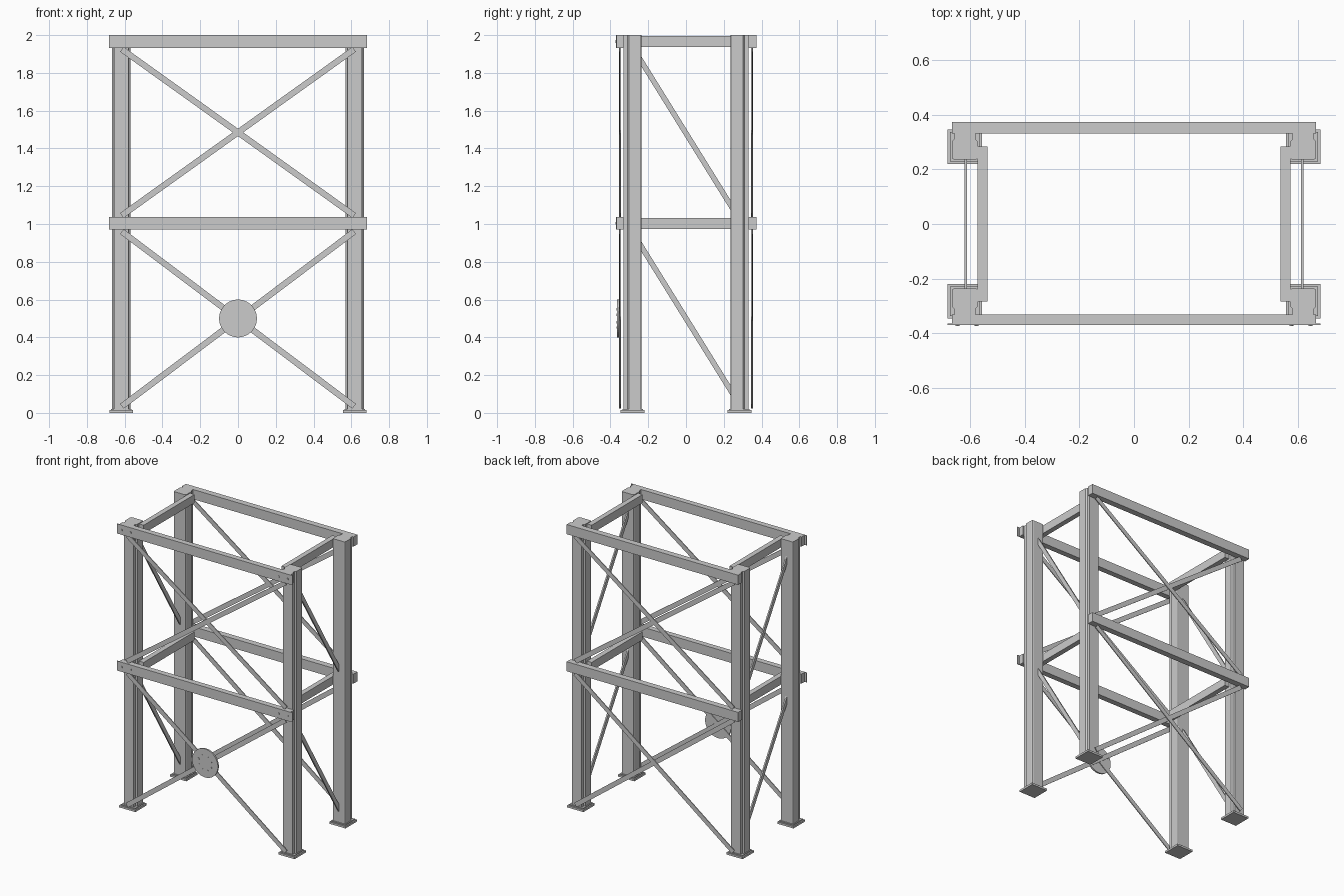
import bpy, bmesh, math
from mathutils import Vector, Matrix

if "Cube" in bpy.data.objects:
    bpy.data.objects.remove(bpy.data.objects["Cube"])

steel = bpy.data.materials.new("light_steel_grey")
steel.diffuse_color = (0.6, 0.6, 0.6, 1)
steel.use_nodes = True
steel.node_tree.nodes["Principled BSDF"].inputs["Base Color"].default_value = steel.diffuse_color


def finish(name, bm):
    bmesh.ops.recalc_face_normals(bm, faces=bm.faces)
    me = bpy.data.meshes.new(name)
    bm.to_mesh(me)
    bm.free()
    me.materials.append(steel)
    ob = bpy.data.objects.new(name, me)
    bpy.context.collection.objects.link(ob)
    return ob


def box(name, lo, hi, rot=Matrix()):
    """Box between two corners; a rotation turns it about its own centre."""
    lo, hi = Vector(lo), Vector(hi)
    bm = bmesh.new()
    bmesh.ops.create_cube(bm, size=1, matrix=Matrix.Translation((lo + hi) / 2) @ rot
                          @ Matrix.Diagonal((hi - lo).to_4d()))
    return finish(name, bm)


def prism(name, profile, z0, z1):
    """Upright extrusion of an xy profile."""
    bm = bmesh.new()
    f = bm.faces.new([bm.verts.new((x, y, z0)) for x, y in profile])
    top = bmesh.ops.extrude_face_region(bm, geom=[f])["geom"]
    bmesh.ops.translate(bm, vec=(0, 0, z1 - z0),
                        verts=[v for v in top if isinstance(v, bmesh.types.BMVert)])
    # Close the bottom as well
    bmesh.ops.holes_fill(bm, edges=[e for e in bm.edges if e.is_boundary])
    return finish(name, bm)


def disc(name, x, z, r, y0, y1, n):
    """Flat cylinder facing the front."""
    bm = bmesh.new()
    bmesh.ops.create_cone(bm, cap_ends=True, segments=n, radius1=r, radius2=r, depth=abs(y1 - y0),
                          matrix=Matrix.Translation((x, (y0 + y1) / 2, z))
                          @ Matrix.Rotation(math.pi / 2, 4, 'X'))
    return finish(name, bm)


def brace(name, a, b, width, thick, axis):
    """Flat bar from a to b, thin along the given axis (0 = x, 1 = y)."""
    a, b = Vector(a), Vector(b)
    d = b - a
    c = (a + b) / 2
    if axis == 1:
        size = Vector((d.length, thick, width))
        rot = Matrix.Rotation(-math.atan2(d.z, d.x), 4, 'Y')
    else:
        size = Vector((thick, d.length, width))
        rot = Matrix.Rotation(math.atan2(d.z, d.y), 4, 'X')
    return box(name, c - size / 2, c + size / 2, rot)


CX, CY = 0.618, 0.2825

# Half of the upright section: stepped toward the outside, clipped corners inside
half = [(0.038, 0.0475), (0.038, 0.028), (0.048, 0.019),
        (0.048, -0.038), (0.045, -0.0445), (0.038, -0.0475)]
section = half + [(-x, y) for x, y in reversed(half)]

# Uprights with stepped feet
for sx, side in ((-1, "left"), (1, "right")):
    for sy, end in ((-1, "front"), (1, "back")):
        x, y = sx * CX, sy * CY
        tag = f"{end}_{side}"
        prism(f"{tag}_upright", [(x + px, y + sy * py) for px, py in section], 0.015, 2.0)
        box(f"{tag}_foot_plate", (x - 0.063, y - 0.063, 0), (x + 0.063, y + 0.063, 0.014))
        box(f"{tag}_foot_collar", (x - 0.054, y - 0.054, 0.014), (x + 0.054, y + 0.054, 0.021))

# Long beams front and back, with bolted face plates on the front
for z0, z1, level in ((0.97, 1.037, "middle"), (1.932, 2.0, "top")):
    box(f"{level}_back_beam", (-0.666, 0.33, z0), (0.666, 0.373, z1))
    box(f"{level}_front_beam", (-0.666, -0.366, z0), (0.666, -0.33, z1))
    box(f"{level}_front_beam_face", (-0.682, -0.370, z0), (0.682, -0.364, z1))
    for i, x in enumerate((-0.645, -0.575, 0.575, 0.645)):
        disc(f"{level}_beam_bolt_{i + 1}", x, (z0 + z1) / 2, 0.007, -0.373, -0.368, 8)
    # Short beams along the inside of the uprights
    for sx, side in ((-1, "left"), (1, "right")):
        xa, xb = sorted((sx * 0.571, sx * 0.535))
        box(f"{level}_{side}_side_beam", (xa, -CY, z0 + 0.004), (xb, CY, z1 - 0.005))

# Crossed flat bars on front and back, single diagonals on the sides
for z0, z1, level in ((0.035, 0.96, "lower"), (1.045, 1.925, "upper")):
    for sy, end in ((-1, "front"), (1, "back")):
        brace(f"{level}_{end}_rising_brace", (-0.615, sy * 0.353, z0), (0.615, sy * 0.353, z1),
              0.032, 0.006, 1)
        brace(f"{level}_{end}_falling_brace", (-0.615, sy * 0.347, z1), (0.615, sy * 0.347, z0),
              0.032, 0.006, 1)
    for sx, side in ((-1, "left"), (1, "right")):
        zs = 0.02 if level == "lower" else 1.0
        brace(f"{level}_{side}_side_brace", (sx * 0.615, -0.27, zs + 0.915),
              (sx * 0.615, 0.27, zs + 0.045), 0.028, 0.01, 0)

# Round plate over the lower front crossing, with a ring of bolts
disc("round_joint_plate", 0, 0.5, 0.1, -0.366, -0.355, 48)
for i in range(8):
    a = math.radians(45 * i + 22.5)
    disc(f"joint_bolt_{i + 1}", 0.052 * math.cos(a), 0.5 + 0.052 * math.sin(a), 0.006,
         -0.368, -0.364, 8)
